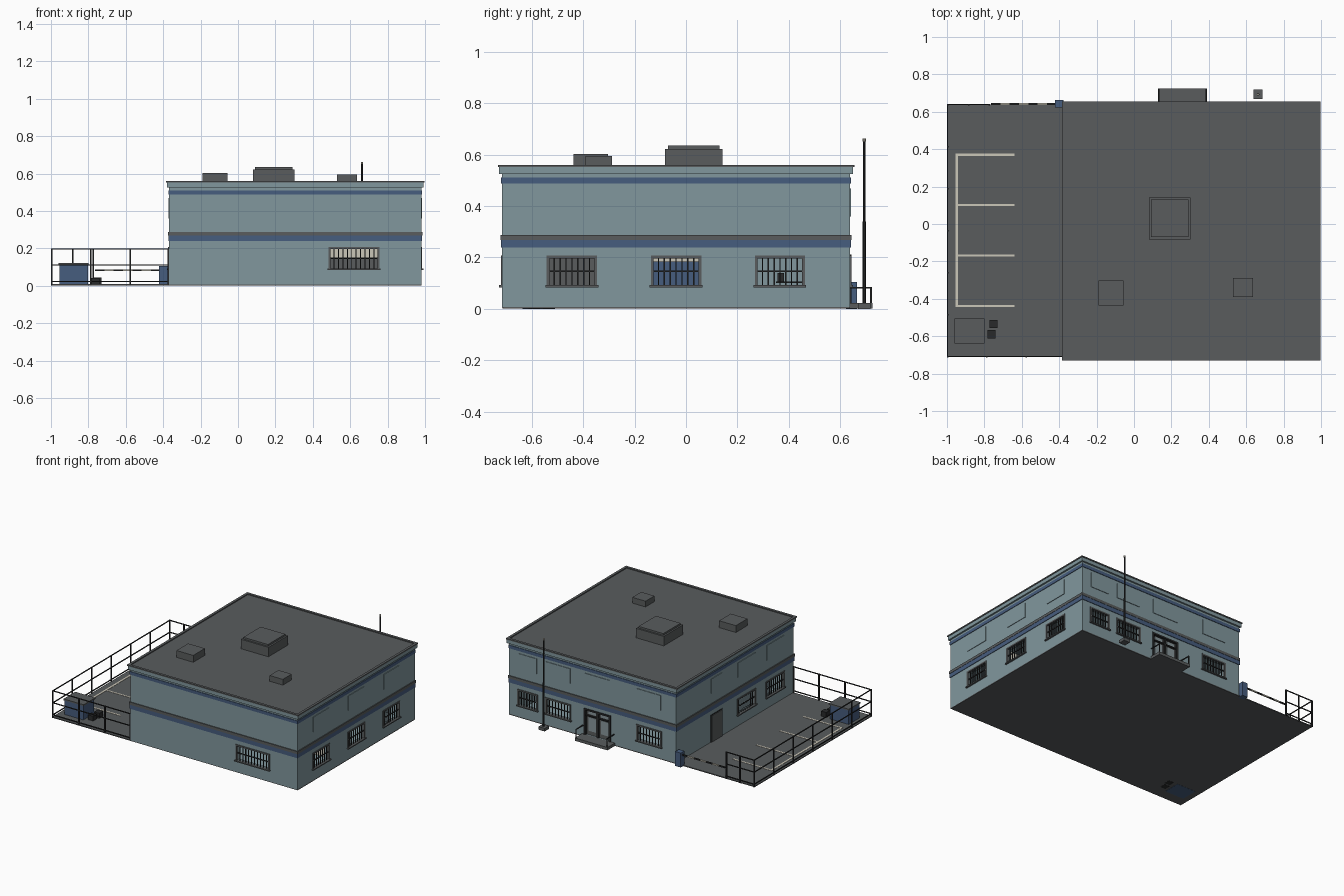
import bpy, bmesh
from mathutils import Vector

if "Cube" in bpy.data.objects:
    bpy.data.objects.remove(bpy.data.objects["Cube"], do_unlink=True)


def material(name, rgb):
    m = bpy.data.materials.new(name)
    m.use_nodes = True
    m.diffuse_color = (*rgb, 1)
    m.node_tree.nodes["Principled BSDF"].inputs["Base Color"].default_value = (*rgb, 1)
    return m


TEAL = material("teal wall paint", (0.22, 0.31, 0.34))
GREY = material("dark grey", (0.1, 0.107, 0.11))
BLUE = material("blue paint", (0.062, 0.11, 0.21))
BLACK = material("near black metal", (0.022, 0.023, 0.024))
CREAM = material("cream", (0.6, 0.57, 0.48))
GLASS = material("pale door glass", (0.25, 0.31, 0.33))


def part(name, mat, boxes):
    """One object made of axis-aligned boxes (x0, x1, y0, y1, z0, z1)."""
    bm = bmesh.new()
    for x0, x1, y0, y1, z0, z1 in boxes:
        size = Vector((x1 - x0, y1 - y0, z1 - z0))
        mid = Vector((x0 + x1, y0 + y1, z0 + z1)) / 2
        verts = bmesh.ops.create_cube(bm, size=1)["verts"]
        bmesh.ops.scale(bm, vec=size, verts=verts)
        bmesh.ops.translate(bm, vec=mid, verts=verts)
    mesh = bpy.data.meshes.new(name)
    bm.to_mesh(mesh)
    bm.free()
    mesh.materials.append(mat)
    ob = bpy.data.objects.new(name, mesh)
    bpy.context.scene.collection.objects.link(ob)
    return ob


def cut(ob, cutter):
    """Subtract the cutter, bake the result and drop the cutter."""
    mod = ob.modifiers.new("cut", 'BOOLEAN')
    mod.operation, mod.solver, mod.object = 'DIFFERENCE', 'EXACT', cutter
    cutter.hide_render = True
    bpy.context.view_layer.update()
    mesh = bpy.data.meshes.new_from_object(ob.evaluated_get(bpy.context.evaluated_depsgraph_get()))
    ob.modifiers.clear()
    ob.data = mesh
    bpy.data.objects.remove(cutter, do_unlink=True)


X0, X1, Y0, Y1 = -0.368, 0.98, -0.715, 0.638     # outer wall faces
THICK, FLOOR = 0.03, 0.008


def on_wall(wall, u0, u1, z0, z1, d0, d1):
    """Box on a wall: u along the wall, d outward from its face."""
    if wall == "front":
        return (u0, u1, Y0 - d1, Y0 - d0, z0, z1)
    if wall == "back":
        return (u0, u1, Y1 + d0, Y1 + d1, z0, z1)
    if wall == "left":
        return (X1 + d0, X1 + d1, u0, u1, z0, z1)
    return (X0 - d1, X0 - d0, u0, u1, z0, z1)


def around(out, z0, z1):
    return (X0 - out, X1 + out, Y0 - out, Y1 + out, z0, z1)


WINDOWS = [("front", 0.49, 0.75), ("left", -0.535, -0.352), ("left", -0.13, 0.053),
           ("left", 0.275, 0.455), ("back", 0.755, 0.905), ("back", 0.487, 0.68),
           ("back", -0.245, -0.055), ("right", -0.27, -0.07), ("right", -0.6, -0.4)]
DOOR = ("back", 0.165, 0.37)
SIDE_DOOR = ("right", 0.115, 0.235)
Z0, Z1 = 0.09, 0.2

# ground slab and hollow building
part("ground_slab", GREY, [(-1, X1, -0.712, Y1, 0.001, FLOOR)])
walls = part("walls", TEAL, [around(0, FLOOR - 0.002, 0.53)])
cut(walls, part("room_cutter", TEAL, [around(-THICK, FLOOR + 0.002, 0.234)]))
openings = [on_wall(w, a, b, Z0, Z1, -0.05, 0.05) for w, a, b in WINDOWS]
openings.append(on_wall(*DOOR, 0.02, 0.205, -0.05, 0.05))
cut(walls, part("opening_cutter", TEAL, openings))

# painted bands, cornice and roof
part("lower_blue_band", BLUE, [around(0.004, 0.238, 0.268)])
part("lower_grey_band", GREY, [around(0.006, 0.268, 0.288)])
part("upper_blue_band", BLUE, [around(0.004, 0.487, 0.51)])
part("cornice", TEAL, [around(0.012, 0.525, 0.551)])
cap = part("roof_cap", GREY, [around(0.016, 0.551, 0.56)])
cut(cap, part("roof_cutter", GREY, [around(-0.002, 0.553, 0.6)]))

# rooftop units
part("large_roof_unit", GREY, [(0.08, 0.303, -0.082, 0.142, 0.55, 0.622),
                               (0.092, 0.291, -0.07, 0.13, 0.622, 0.635)])
part("small_roof_units", GREY, [(-0.19, -0.055, -0.437, -0.303, 0.55, 0.603),
                                (0.528, 0.635, -0.39, -0.288, 0.55, 0.595)])

# barred windows: frame, sill, upright bars and a cross bar
frames, sills, bars, panels = [], [], [], []
for w, a, b in WINDOWS:
    t = 0.007
    for u0, u1, z0, z1 in ((a - t, a + t / 2, Z0, Z1), (b - t / 2, b + t, Z0, Z1),
                           (a - t, b + t, Z1 - t / 2, Z1 + t)):
        frames.append(on_wall(w, u0, u1, z0, z1, -0.012, 0.005))
    sills.append(on_wall(w, a - 0.012, b + 0.012, Z0 - 0.006, Z0 + 0.002, -0.012, 0.012))
    count = round((b - a) / 0.023)
    for i in range(1, count):
        u = a + (b - a) * i / count
        bars.append(on_wall(w, u - 0.0025, u + 0.0025, Z0, Z1, -0.006, -0.001))
    bars.append(on_wall(w, a, b, 0.143, 0.149, -0.007, 0))
# shallow wall panels on the upper floor
for w, a, b in WINDOWS[1:] + [DOOR, SIDE_DOOR]:
    panels.append(on_wall(w, a, b, 0.36, 0.468, -0.002, 0.004))
part("window_frames", GREY, frames)
part("window_sills", GREY, sills)
part("window_bars", BLACK, bars)
part("upper_wall_panels", TEAL, panels)

# main entrance
w, a, b = DOOR
m = (a + b) / 2
part("entrance_frame", BLACK, [on_wall(w, a - 0.008, a + 0.008, 0.02, 0.21, -0.02, 0.006),
                               on_wall(w, b - 0.008, b + 0.008, 0.02, 0.21, -0.02, 0.006),
                               on_wall(w, a - 0.008, b + 0.008, 0.2, 0.212, -0.02, 0.006),
                               on_wall(w, m - 0.007, m + 0.007, 0.02, 0.2, -0.02, 0),
                               on_wall(w, a, b, 0.158, 0.166, -0.02, 0)])
part("entrance_leaves", GREY, [on_wall(w, a, b, 0.02, 0.2, -0.018, -0.012)])
part("entrance_glass", GLASS, [on_wall(w, u, u + 0.06, z0, z1, -0.013, -0.009)
                               for u in (a + 0.02, m + 0.02)
                               for z0, z1 in ((0.05, 0.15), (0.172, 0.192))])
part("entrance_step", GREY, [(0.127, 0.39, Y1, 0.724, 0.001, 0.022)])
rails = []
for x in (0.13, 0.381):
    rails += [(x, x + 0.006, 0.716, 0.722, 0.02, 0.086),
              (x, x + 0.006, Y1, 0.722, 0.08, 0.086)]
part("step_handrails", BLACK, rails)

# side door
w, a, b = SIDE_DOOR
part("side_door_frame", BLACK, [on_wall(w, a - 0.006, b + 0.006, FLOOR, 0.206, 0, 0.003)])
part("side_door", GREY, [on_wall(w, a, b, FLOOR, 0.2, 0, 0.006)])

# furnishings seen through the windows
part("room_partition", CREAM, [(0.45, 0.94, -0.2, -0.19, FLOOR, 0.234),
                               (0.6, 0.61, -0.19, 0.12, FLOOR, 0.234)])
part("grey_cabinets", GREY, [(0.47, 0.77, -0.26, -0.21, FLOOR, 0.15),
                             (0.78, 0.82, -0.56, -0.32, FLOOR, 0.225)])
part("blue_lockers", BLUE, [(0.62, 0.7, -0.17, 0.1, FLOOR, 0.185)])
part("desk", BLACK, [(0.3, 0.4, 0.35, 0.45, 0.1, 0.107), (0.34, 0.36, 0.355, 0.38, 0.107, 0.14)])

# yard fence: rails and posts
FX, FY = -0.997, -0.709
T = 0.003
rails, posts = [], []
for z in (0.022, 0.11, 0.197):
    rails += [(FX - T, FX + T, FY, Y1, z - T, z + T), (FX, X0, FY - T, FY + T, z - T, z + T),
              (FX, -0.77, Y1 - T, Y1 + T, z - T, z + T)]
spots = [(FX, FY + i * (Y1 - FY) / 6) for i in range(7)]
spots += [(x, FY) for x in (-0.787, -0.576, X0 - 0.005)]
spots += [(x, Y1) for x in (-0.883, -0.773)]
for x, y in spots:
    posts.append((x - 0.004, x + 0.004, y - 0.004, y + 0.004, 0.001, 0.2))
part("fence_rails", BLACK, rails)
part("fence_posts", BLACK, posts)

# barrier with striped arm
part("barrier_housing", BLUE, [(-0.422, -0.378, 0.622, 0.664, 0, 0.105)])
step = 0.05
for name, mat, first in (("barrier_arm_dark", BLACK, 0), ("barrier_arm_light", CREAM, 1)):
    part(name, mat, [(-0.765 + i * step, -0.765 + (i + 1) * step, 0.637, 0.646, 0.079, 0.088)
                     for i in range(first, 7, 2)])

# parking bay lines
part("parking_lines", CREAM, [(-0.955, -0.941, -0.444, 0.376, FLOOR, FLOOR + 0.002)] +
     [(-0.941, -0.64, y - 0.006, y + 0.006, FLOOR, FLOOR + 0.002)
      for y in (0.37, 0.102, -0.168, -0.438)])

# waste container and black boxes
part("waste_container", BLUE, [(-0.955, -0.803, -0.635, -0.51, 0, 0.112)])
part("container_lid", GREY, [(-0.96, -0.798, -0.64, -0.505, 0.112, 0.122)])
part("small_black_boxes", BLACK, [(-0.773, -0.73, -0.555, -0.512, 0, 0.045),
                                  (-0.783, -0.74, -0.612, -0.567, 0, 0.042)])

# flagpole
PX, PY = 0.663, 0.693
part("flagpole_base", GREY, [(PX - 0.025, PX + 0.025, PY - 0.025, PY + 0.025, 0, 0.022)])
for name, mat, r, z0, z1 in (("flagpole_lower", BLACK, 0.007, 0.02, 0.34),
                             ("flagpole_upper", BLACK, 0.005, 0.34, 0.65),
                             ("flagpole_tip", CREAM, 0.006, 0.65, 0.662)):
    bpy.ops.mesh.primitive_cylinder_add(vertices=10, radius=r, depth=z1 - z0,
                                        location=(PX, PY, (z0 + z1) / 2))
    pole = bpy.context.object
    pole.name = name
    pole.data.materials.append(mat)
    bpy.ops.object.shade_smooth_by_angle()
